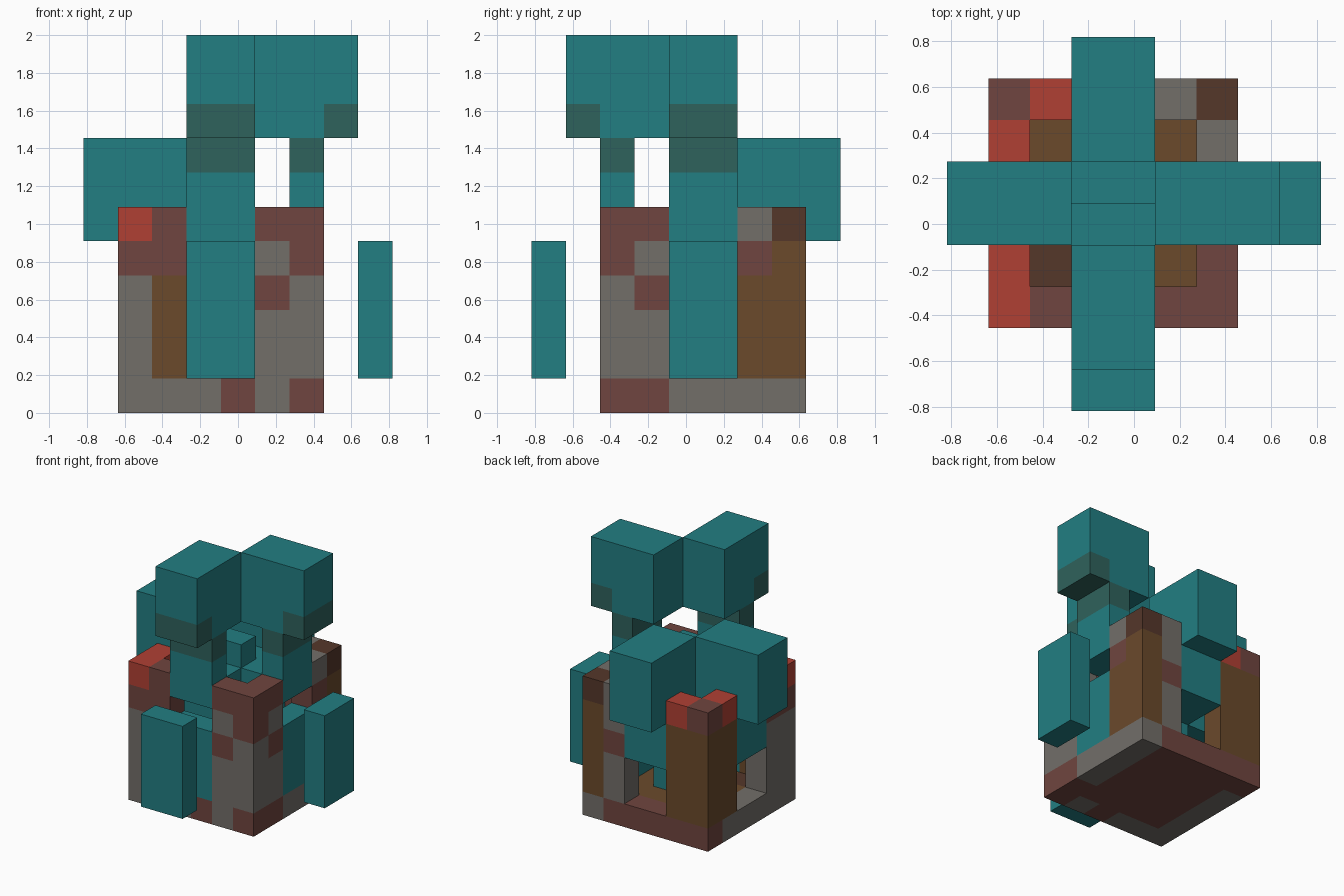
import bpy, bmesh
from mathutils import Vector
from itertools import product

cube = bpy.data.objects.get("Cube")
if cube:
    bpy.data.objects.remove(cube, do_unlink=True)

U = 2 / 11                      # size of one block
ORIGIN = Vector((-4.5, -4.5, 0))

# One material per colour, keyed by a letter
COLOURS = {
    "t": ("leaf_teal", (0.016, 0.21, 0.225)),
    "m": ("moss_teal", (0.028, 0.122, 0.107)),
    "g": ("stone_grey", (0.17, 0.156, 0.141)),
    "p": ("dull_maroon", (0.162, 0.06, 0.05)),
    "b": ("soil_brown", (0.145, 0.068, 0.024)),
    "d": ("dark_brown", (0.09, 0.038, 0.023)),
    "r": ("clay_red", (0.434, 0.051, 0.034)),
}
MATS = {}
for key, (label, rgb) in COLOURS.items():
    mat = bpy.data.materials.new(label)
    mat.use_nodes = True
    mat.diffuse_color = (*rgb, 1)
    bsdf = next(n for n in mat.node_tree.nodes if n.type == "BSDF_PRINCIPLED")
    bsdf.inputs["Base Color"].default_value = (*rgb, 1)
    bsdf.inputs["Roughness"].default_value = 0.9
    MATS[key] = mat


def build(name, cells, under=None):
    """Outer skin of a set of coloured blocks; under recolours bottom faces."""
    under = under or {}
    keys = list(dict.fromkeys([*cells.values(), *under.values()]))
    bm = bmesh.new()
    for cell, key in cells.items():
        for axis, side in product(range(3), (0, 1)):
            near = list(cell)
            near[axis] += 2 * side - 1
            if tuple(near) in cells:
                continue
            a, b = (axis + 1) % 3, (axis + 2) % 3
            corners = []
            for i, j in ((0, 0), (1, 0), (1, 1), (0, 1)):
                v = Vector(cell)
                v[axis] += side
                v[a] += i
                v[b] += j
                corners.append(bm.verts.new((v + ORIGIN) * U))
            face = bm.faces.new(corners if side else corners[::-1])
            bottom = axis == 2 and side == 0
            face.material_index = keys.index(under.get(cell, key) if bottom else key)
    bmesh.ops.remove_doubles(bm, verts=bm.verts, dist=U / 100)
    mesh = bpy.data.meshes.new(name)
    bm.to_mesh(mesh)
    bm.free()
    for key in keys:
        mesh.materials.append(MATS[key])
    obj = bpy.data.objects.new(name, mesh)
    bpy.context.collection.objects.link(obj)


def block(xs, ys, zs, key="t"):
    return {c: key for c in product(range(*xs), range(*ys), range(*zs))}


# Pot: patchwork columns, colours listed from the ground up
COLUMNS = {
    (1, 2): "ggggpr", (2, 2): "gbbbpp", (1, 3): "ggggpr",
    (5, 2): "gggpgp", (6, 2): "pgggpp", (6, 3): "pggpgp",
    (1, 7): "pbbbbp", (2, 7): "pbbbbr", (1, 6): "gbbbbr",
    (5, 7): "pggpgg", (6, 7): "gbbbbd", (6, 6): "gbbbpg",
    (3, 2): "g", (4, 2): "p", (3, 7): "p", (4, 7): "p",
    (1, 4): "g", (1, 5): "g", (6, 4): "g", (6, 5): "g",
}
pot = {(x, y, z): key for (x, y), keys in COLUMNS.items()
       for z, key in enumerate(keys)}
soil = block((2, 6), (3, 7), (0, 1), "b")
soil[2, 3, 0] = "d"
pot.update(soil)
build("pot", pot, {cell: "p" for cell in soil})

# Central stem with a raised bud
stem = block((3, 5), (4, 6), (1, 6))
stem.update(block((3, 5), (4, 5), (6, 7)))
build("stem", stem)

# Arms: d counts blocks inward from the outside, a runs across the arm
SIDES = {
    "front": lambda a, d: (3 + a, d),
    "right": lambda a, d: (8 - d, 4 + a),
    "back": lambda a, d: (3 + a, 8 - d),
    "left": lambda a, d: (d, 4 + a),
}


def arm_part(name, place, *ranges):
    """Each range is (d_start, d_end, z_start, z_end, colour)."""
    cells = {}
    for d0, d1, z0, z1, key in ranges:
        for a, d, z in product(range(2), range(d0, d1), range(z0, z1)):
            cells[(*place(a, d), z)] = key
    build(name, cells)


for side in ("front", "right"):
    place = SIDES[side]
    arm_part(side + "_leaf_head", place, (1, 4, 8, 11, "t"), (1, 2, 8, 9, "m"))
    arm_part(side + "_branch", place, (2, 3, 5, 8, "t"), (2, 3, 7, 8, "m"),
             (3, 4, 5, 6, "t"))
    arm_part(side + "_wall_growth", place, (2, 3, 1, 4, "t"))
    arm_part(side + "_hanging_leaf", place, (0, 1, 1, 5, "t"))

for side in ("back", "left"):
    place = SIDES[side]
    arm_part(side + "_leaf_head", place, (0, 3, 5, 8, "t"))
    arm_part(side + "_branch", place, (1, 2, 3, 5, "t"), (2, 3, 3, 4, "t"))
